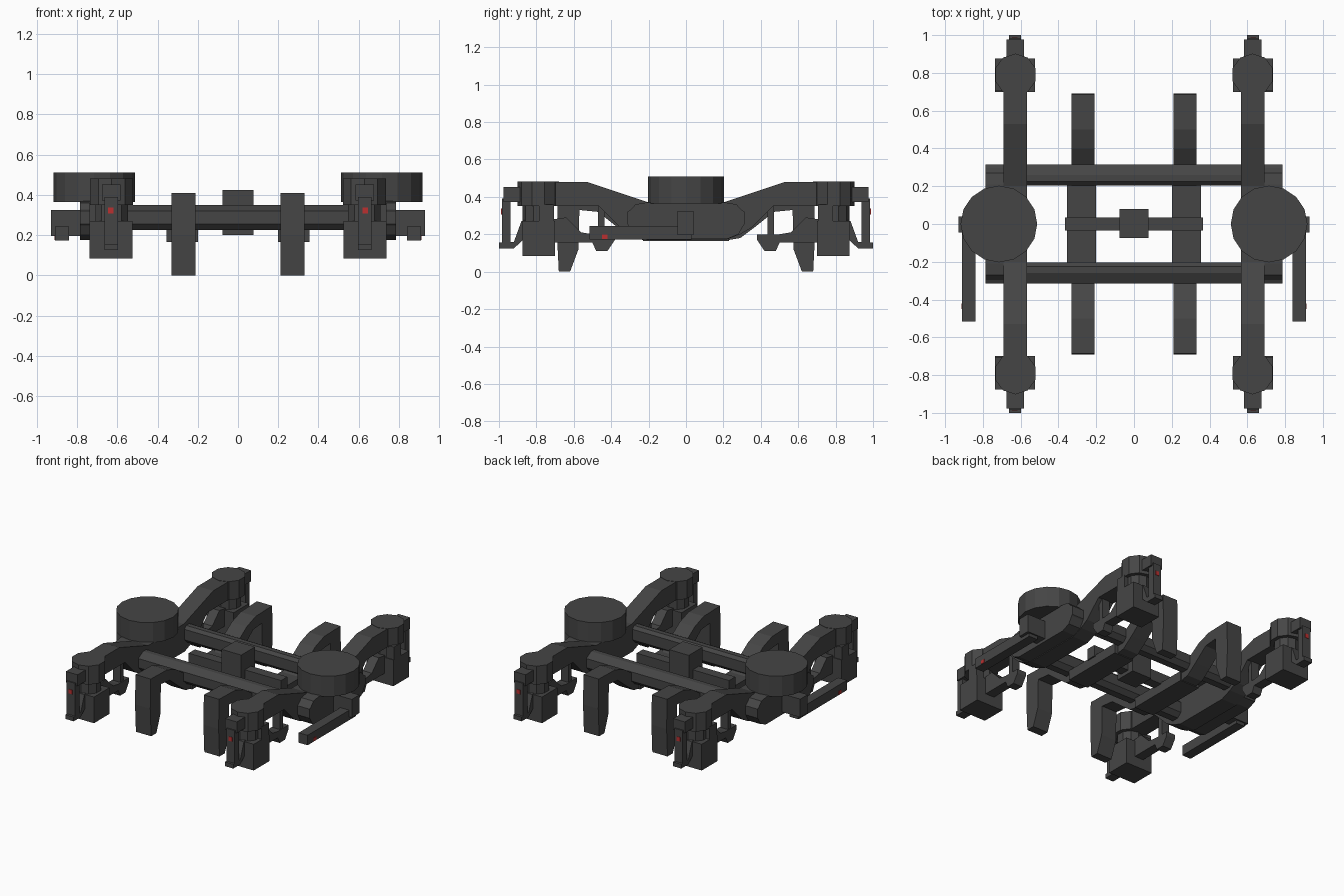
import bpy, bmesh
from mathutils import Matrix, Vector

cube = bpy.data.objects.get("Cube")
if cube:
    bpy.data.objects.remove(cube, do_unlink=True)


def material(name, rgb):
    m = bpy.data.materials.new(name)
    m.use_nodes = True
    m.diffuse_color = (*rgb, 1)
    m.node_tree.nodes["Principled BSDF"].inputs["Base Color"].default_value = (*rgb, 1)
    return m


GREY = material("dark grey", (0.06, 0.06, 0.06))
RED = material("red", (0.5, 0.03, 0.03))


def finish(name, bm, mat):
    bmesh.ops.recalc_face_normals(bm, faces=bm.faces)
    me = bpy.data.meshes.new(name)
    bm.to_mesh(me)
    bm.free()
    me.materials.append(mat)
    ob = bpy.data.objects.new(name, me)
    bpy.context.scene.collection.objects.link(ob)
    return ob


def box(name, xs, ys, zs, mat=GREY):
    """Box between two limits on each axis."""
    bm = bmesh.new()
    lims = [sorted(p) for p in (xs, ys, zs)]
    size = [b - a for a, b in lims]
    mid = Vector([(a + b) / 2 for a, b in lims])
    bmesh.ops.create_cube(bm, size=1, matrix=Matrix.Translation(mid) @ Matrix.Diagonal((*size, 1)))
    return finish(name, bm, mat)


def prism(name, profile, x0, x1, sy=1):
    """Side profile of (y, z) points extruded along x."""
    bm = bmesh.new()
    face = bm.faces.new([bm.verts.new((x0, sy * y, z)) for y, z in profile])
    out = bmesh.ops.extrude_face_region(bm, geom=[face])["geom"]
    moved = [v for v in out if isinstance(v, bmesh.types.BMVert)]
    bmesh.ops.translate(bm, verts=moved, vec=(x1 - x0, 0, 0))
    return finish(name, bm, GREY)


def drum(name, x, y, z0, z1, r, sides):
    bm = bmesh.new()
    bmesh.ops.create_cone(bm, cap_ends=True, segments=sides, radius1=r, radius2=r,
                          depth=z1 - z0, matrix=Matrix.Translation((x, y, (z0 + z1) / 2)))
    return finish(name, bm, GREY)


def both_ways(half):
    """Complete a half profile by mirroring it in y."""
    return half + [(-y, z) for y, z in reversed(half)]


# Half profiles: top edge from the middle outwards, then back along the bottom
frame = [(0.2, 0.37), (0.53, 0.48), (0.84, 0.48), (0.84, 0.35), (0.465, 0.35),
         (0.35, 0.235), (0.29, 0.2), (0.21, 0.17)]
lobe = [(0.21, 0.37), (0.27, 0.36), (0.315, 0.31), (0.315, 0.26), (0.28, 0.2), (0.22, 0.175)]
arm = [(0.2, 0.235), (0.28, 0.29), (0.4, 0.37), (0.5, 0.405), (0.685, 0.41), (0.69, 0.2),
       (0.68, 0), (0.62, 0), (0.575, 0.12), (0.57, 0.33), (0.47, 0.32), (0.37, 0.24),
       (0.29, 0.18), (0.2, 0.165)]
beam = [(0.205, 0.33), (0.225, 0.35), (0.26, 0.35), (0.315, 0.32), (0.315, 0.255),
        (0.285, 0.225), (0.235, 0.225), (0.205, 0.255)]
link = [(0.71, 0.28), (0.64, 0.29), (0.56, 0.21), (0.5, 0.2), (0.38, 0.2), (0.38, 0.17),
        (0.42, 0.11), (0.48, 0.11), (0.5, 0.155), (0.71, 0.155)]
guide = [(0.86, 0.28), (0.88, 0.27), (0.92, 0.16), (1.0, 0.155), (1.0, 0.125),
         (0.92, 0.125), (0.86, 0.18)]

for sx, side in ((1, "left"), (-1, "right")):
    # Side frame, its swollen middle and the large spring
    prism(side + "_side_frame", both_ways(frame), sx * 0.567, sx * 0.69)
    prism(side + "_frame_lobe", both_ways(lobe), sx * 0.68, sx * 0.785)
    spring = drum(side + "_spring", sx * 0.715, 0, 0.365, 0.51, 0.203, 16)

    # Brake arms running under the cross beams
    prism(side + "_brake_arm", both_ways(arm), sx * 0.21, sx * 0.33)
    box(side + "_inner_rail", (sx * 0.2, sx * 0.355), (-0.23, 0.23), (0.165, 0.235))

    # Outer bracket with its long bar
    box(side + "_bracket", (sx * 0.78, sx * 0.93), (-0.045, 0.04), (0.195, 0.325))
    box(side + "_outer_bar", (sx * 0.84, sx * 0.91), (-0.515, 0.03), (0.172, 0.243))
    box(side + "_bar_mark", (sx * 0.908, sx * 0.913), (-0.45, -0.42), (0.175, 0.2), RED)

    for sy, end in ((1, "rear"), (-1, "front")):
        tag = f"{side}_{end}_"
        x, y = sx * 0.628, sy * 0.79
        # Axle box hung beneath the end of the frame
        drum(tag + "frame_cap", x, y, 0.35, 0.482, 0.112, 10)
        drum(tag + "axle_spring", x, y, 0.25, 0.36, 0.085, 10)
        box(tag + "axle_box", (sx * 0.525, sx * 0.737), (sy * 0.7, sy * 0.875), (0.083, 0.27))
        box(tag + "axle_plate", (sx * 0.675, sx * 0.737), (sy * 0.705, sy * 0.785), (0.26, 0.36))
        # Inner link and stay
        prism(tag + "inner_link", link, sx * 0.595, sx * 0.665, sy)
        box(tag + "stay", (sx * 0.6, sx * 0.66), (sy * 0.435, sy * 0.47), (0.18, 0.37))
        # End block, strut and guide foot
        box(tag + "end_block", (sx * 0.583, sx * 0.675), (sy * 0.88, sy * 0.977), (0.372, 0.452))
        box(tag + "strut", (sx * 0.597, sx * 0.663), (sy * 0.937, sy * 0.985), (0.13, 0.39))
        prism(tag + "guide_foot", guide, sx * 0.597, sx * 0.663, sy)
        box(tag + "strut_mark", (sx * 0.618, sx * 0.645), (sy * 0.983, sy * 0.988),
            (0.307, 0.337), RED)

# Cross beams and the centre pivot
for sy, end in ((1, "rear"), (-1, "front")):
    prism(end + "_cross_beam", beam, -0.785, 0.785, sy)
box("centre_bar", (-0.365, 0.365), (-0.035, 0.035), (0.225, 0.305))
box("centre_pivot", (-0.078, 0.078), (-0.075, 0.08), (0.2, 0.425))
